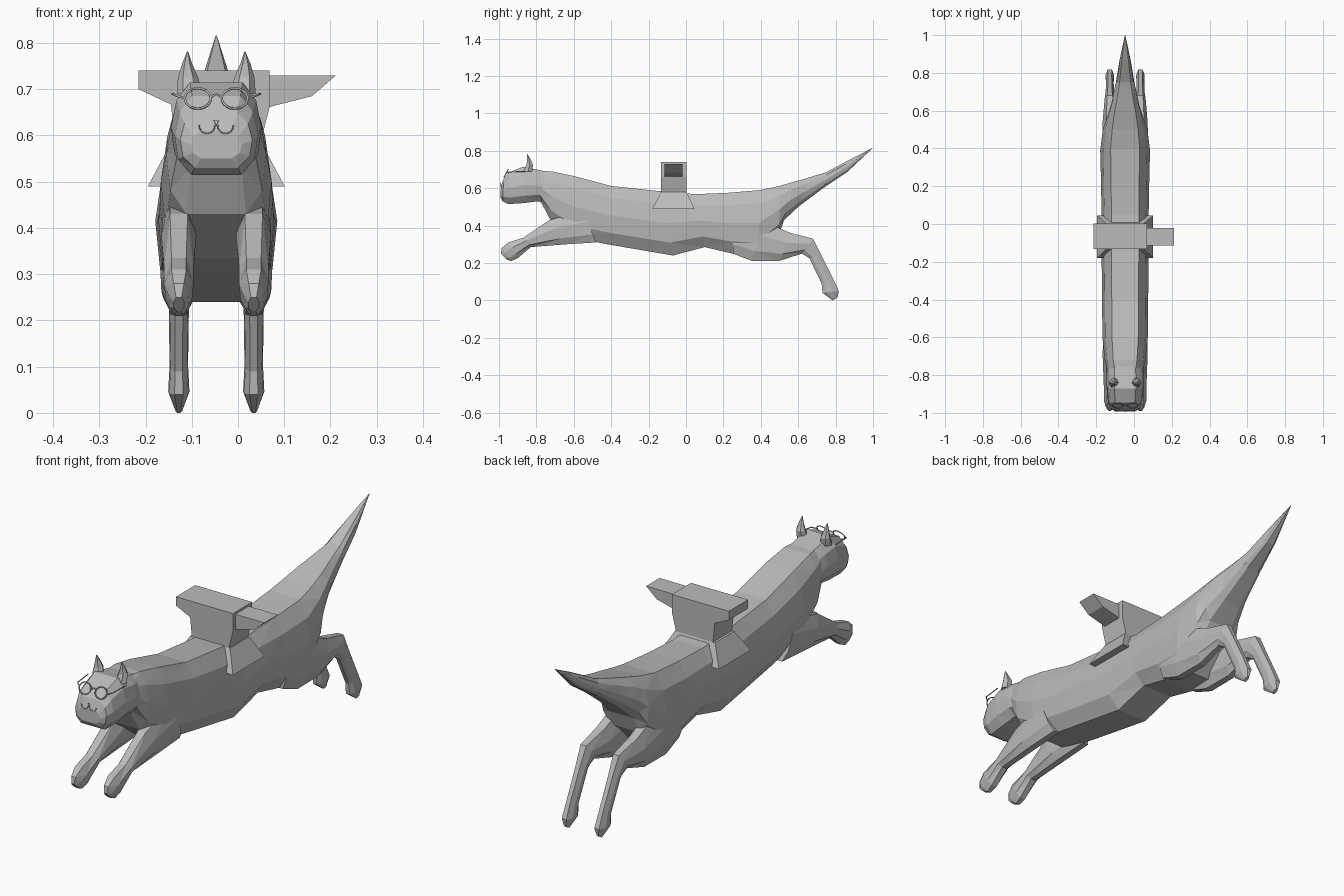
import bpy, bmesh, math
from mathutils import Vector

cube = bpy.data.objects.get("Cube")
if cube:
    bpy.data.objects.remove(cube, do_unlink=True)

CX = -0.047  # middle plane of the animal

grey = bpy.data.materials.new("plain_grey")
grey.use_nodes = True
grey.diffuse_color = (0.5, 0.5, 0.5, 1)
grey.node_tree.nodes["Principled BSDF"].inputs["Base Color"].default_value = (0.5, 0.5, 0.5, 1)


def finish(name, bm):
    bmesh.ops.recalc_face_normals(bm, faces=bm.faces)
    bmesh.ops.triangulate(bm, faces=[f for f in bm.faces if len(f.verts) == 4])
    mesh = bpy.data.meshes.new(name)
    bm.to_mesh(mesh)
    bm.free()
    mesh.materials.append(grey)
    obj = bpy.data.objects.new(name, mesh)
    bpy.context.collection.objects.link(obj)
    return obj


def bridge(name, rings):
    bm = bmesh.new()
    loops = [[bm.verts.new(p) for p in ring] for ring in rings]
    n = len(loops[0])
    for a, b in zip(loops, loops[1:]):
        for i in range(n):
            j = (i + 1) % n
            bm.faces.new((a[i], a[j], b[j], b[i]))
    bm.faces.new(loops[0])
    bm.faces.new(loops[-1][::-1])
    return finish(name, bm)


# Each section is top y, top z, bottom y, bottom z, half width
def loft(name, x, sections, shape):
    rings = []
    for ty, tz, by, bz, w in sections:
        top, bottom = Vector((x, ty, tz)), Vector((x, by, bz))
        right = [top.lerp(bottom, t) + Vector((w * s, 0, 0)) for t, s in shape]
        left = [top.lerp(bottom, t) - Vector((w * s, 0, 0)) for t, s in shape]
        rings.append(right + left[::-1])
    return bridge(name, rings)


def extrude(name, profile, y0, y1):
    return bridge(name, [[(x, y, z) for x, z in profile] for y in (y0, y1)])


def wire(name, points, closed=False, radius=0.0025):
    curve = bpy.data.curves.new(name, "CURVE")
    curve.dimensions = "3D"
    curve.bevel_depth = radius
    curve.bevel_resolution = 1
    spline = curve.splines.new("POLY")
    spline.points.add(len(points) - 1)
    for p, co in zip(spline.points, points):
        p.co = (*co, 1)
    spline.use_cyclic_u = closed
    curve.materials.append(grey)
    obj = bpy.data.objects.new(name, curve)
    bpy.context.collection.objects.link(obj)


BODY = [(0, .58), (.2, .88), (.5, 1), (.8, .92), (1, .6)]
LIMB = [(0, .5), (.35, 1), (.75, .9), (1, .4)]

# Head
loft("head", CX, [
    (-.99, .61, -.992, .55, .055),
    (-.975, .65, -.98, .53, .078),
    (-.945, .685, -.95, .515, .09),
    (-.87, .715, -.87, .52, .098),
    (-.80, .70, -.79, .53, .098),
    (-.70, .68, -.72, .50, .09)], BODY)

# Torso running into the tail
loft("torso_and_tail", CX, [
    (-.80, .692, -.78, .535, .09),
    (-.72, .69, -.725, .43, .108),
    (-.60, .665, -.60, .335, .12),
    (-.40, .612, -.42, .30, .122),
    (-.15, .585, -.07, .24, .125),
    (.05, .568, .10, .285, .125),
    (.22, .575, .25, .25, .128),
    (.40, .59, .38, .24, .132),
    (.50, .612, .50, .36, .118),
    (.58, .635, .525, .43, .10),
    (.66, .658, .60, .50, .075),
    (.75, .685, .74, .605, .05),
    (.87, .75, .86, .685, .03),
    (1.0, .816, .992, .808, .002)], BODY)

# Limbs and ears, one per side
for side, label in ((1, "left"), (-1, "right")):
    x = CX + side * .081
    loft("front_leg_" + label, x, [
        (-.55, .48, -.48, .31, .035),
        (-.73, .43, -.64, .30, .038),
        (-.87, .335, -.83, .285, .032),
        (-.95, .31, -.90, .225, .032),
        (-.985, .28, -.935, .21, .022),
        (-.99, .25, -.96, .22, .012)], LIMB)
    loft("hind_leg_" + label, x, [
        (.25, .45, .25, .25, .035),
        (.42, .42, .35, .212, .042),
        (.56, .36, .50, .212, .038),
        (.68, .33, .62, .25, .028),
        (.72, .25, .66, .225, .022),
        (.79, .11, .725, .09, .02),
        (.817, .05, .73, .04, .023),
        (.81, .015, .785, 0, .008)], LIMB)
    ear_x = CX + side * .058
    rings = []
    for lean, y, z, wide, deep in ((0, -.845, .69, .027, .026), (.003, -.835, .725, .022, .02),
                                   (.005, -.84, .755, .011, .011), (.004, -.848, .782, .001, .001)):
        rings.append([(ear_x + side * lean + wide * math.cos(a), y + deep * math.sin(a), z)
                      for a in [i * math.tau / 6 for i in range(6)]])
    bridge("ear_" + label, rings)


# Spectacles tilted to follow the face
def face_y(z):
    return -.974 + (z - .657) * .55


for side, label in ((1, "left"), (-1, "right")):
    mid = CX + side * .04
    rim = []
    for i in range(20):
        a = i * math.tau / 20
        z = .68 + .022 * math.sin(a)
        rim.append((mid + .028 * math.cos(a), face_y(z), z))
    wire("spectacle_rim_" + label, rim, True)
    wire("spectacle_arm_" + label, [(mid + side * .028, face_y(.68), .68),
                                    (CX + side * .088, -.945, .687),
                                    (CX + side * .095, -.86, .69)])
    # Curled half of the mouth
    smile = []
    for i in range(9):
        a = math.pi * (1 + i / 8)
        smile.append((CX + side * .02 + .017 * math.cos(a), -.992, .622 + .018 * math.sin(a)))
    wire("mouth_curl_" + label, smile, radius=.0015)
wire("spectacle_bridge", [(CX - .012, face_y(.683), .683), (CX, face_y(.69), .69),
                          (CX + .012, face_y(.683), .683)])
wire("nose", [(CX - .005, -.99, .632), (CX, -.993, .622), (CX + .005, -.99, .632)], True, .0015)

# Saddle flaring over the back
bridge("saddle", [[(CX + sx * w, y, z) for sx, y in ((-1, y0), (1, y0), (1, y1), (-1, y1))]
                  for w, y0, y1, z in ((.148, -.18, .045, .49), (.10, -.133, .003, .58))])

# Post with its overhanging beam, and the slimmer wing on the other side
extrude("post_and_beam", [(-.215, .74), (-.215, .70), (-.145, .667), (-.135, .57),
                          (.045, .57), (.068, .66), (.068, .74)], -.133, .003)
extrude("side_wing", [(.05, .73), (.212, .73), (.16, .685), (.05, .657)], -.115, -.02)
